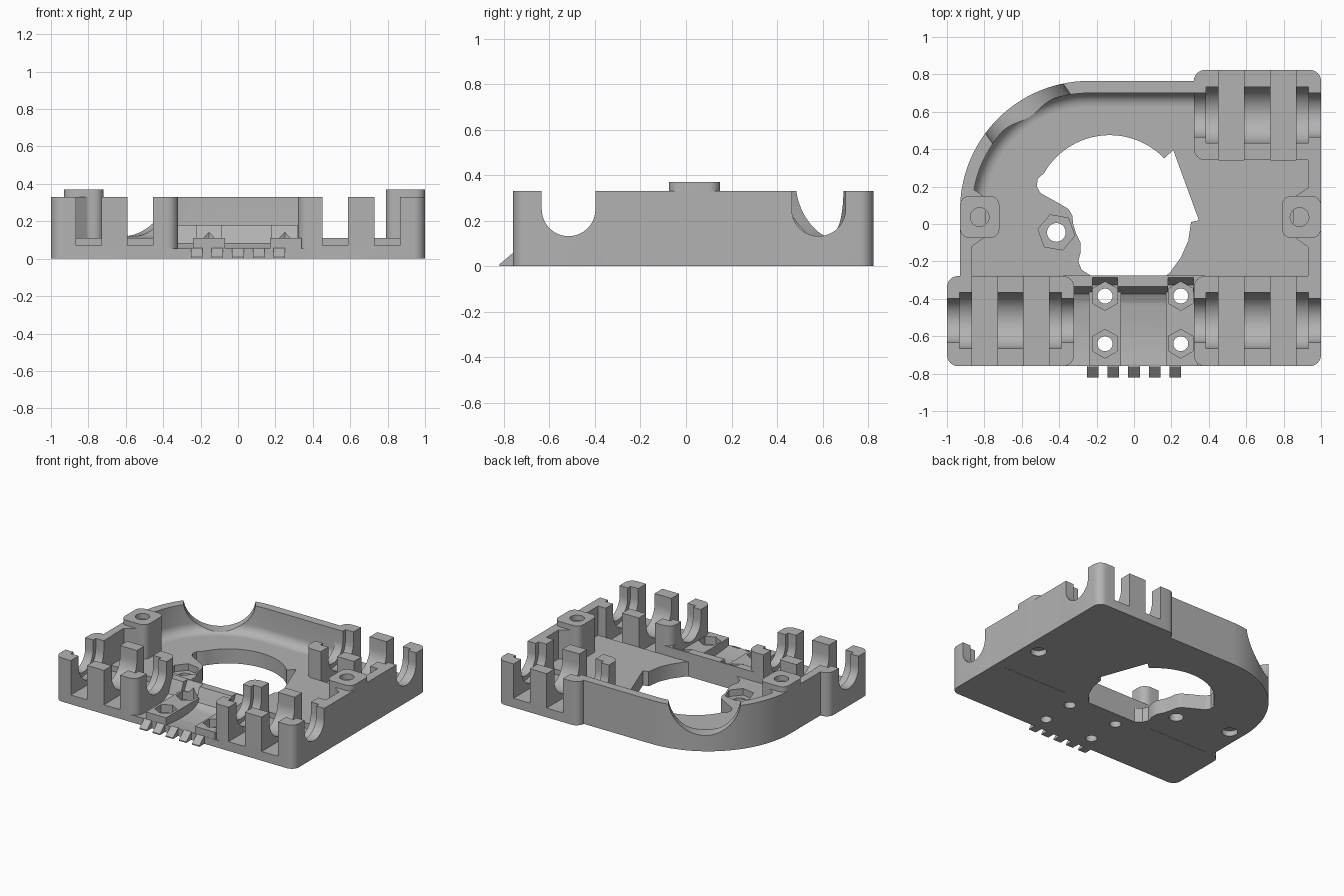
import bpy, bmesh, math
from mathutils import Vector, Matrix

cube = bpy.data.objects.get("Cube")
if cube:
    bpy.data.objects.remove(cube, do_unlink=True)

grey = bpy.data.materials.new("mid_grey")
grey.use_nodes = True
GREY = (0.45, 0.45, 0.45, 1)
grey.diffuse_color = GREY
grey.node_tree.nodes["Principled BSDF"].inputs["Base Color"].default_value = GREY

PLATE, TOP = 0.11, 0.33
BACK_EDGE = -0.276
ARC_X, ARC_Y, ARC_R = -0.24, 0.075, 0.69


def arc(cx, cy, r, a, b, n=16):
    """Points along an arc, angles in degrees."""
    steps = [math.radians(a + (b - a) * i / n) for i in range(n + 1)]
    return [(cx + r * math.cos(t), cy + r * math.sin(t)) for t in steps]


def circle(cx, cy, r, n=32):
    return arc(cx, cy, r, 0, 360, n)[:-1]


def rounded(x0, x1, y0, y1, r):
    pts = []
    for cx, cy, a in ((x1 - r, y1 - r, 0), (x0 + r, y1 - r, 90),
                      (x0 + r, y0 + r, 180), (x1 - r, y0 + r, 270)):
        pts += arc(cx, cy, r, a, a + 90, 6)
    return pts


def rect(x0, x1, y0, y1):
    return [(x0, y0), (x1, y0), (x1, y1), (x0, y1)]


def finish(name, bm):
    bmesh.ops.recalc_face_normals(bm, faces=bm.faces)
    mesh = bpy.data.meshes.new(name)
    bm.to_mesh(mesh)
    bm.free()
    mesh.materials.append(grey)
    ob = bpy.data.objects.new(name, mesh)
    bpy.context.collection.objects.link(ob)
    return ob


def prism(name, pts, lo, hi, axis="z"):
    """Extrude an outline: (x, y) along z, or (y, z) along x."""
    bm = bmesh.new()
    place = (lambda p, h: (p[0], p[1], h)) if axis == "z" else (lambda p, h: (h, p[0], p[1]))
    face = bm.faces.new([bm.verts.new(place(p, lo)) for p in pts])
    ext = bmesh.ops.extrude_face_region(bm, geom=[face])
    move = Vector(place((0, 0), hi - lo))
    bmesh.ops.translate(bm, vec=move, verts=[v for v in ext["geom"] if isinstance(v, bmesh.types.BMVert)])
    return finish(name, bm)


def carve(ob, cutters):
    """Subtract the cutters, bake the result and remove them."""
    for c in cutters:
        c.hide_render = True
        mod = ob.modifiers.new("cut", "BOOLEAN")
        mod.operation, mod.solver, mod.object = "DIFFERENCE", "EXACT", c
    bpy.context.view_layer.update()
    deps = bpy.context.evaluated_depsgraph_get()
    baked = bpy.data.meshes.new_from_object(ob.evaluated_get(deps))
    ob.modifiers.clear()
    ob.data = baked
    for c in cutters:
        bpy.data.objects.remove(c, do_unlink=True)


def slot(cy, r, x0, x1):
    """U-shaped trough cutter along x."""
    pts = arc(cy, 0.25, r, 180, 360, 24) + [(cy + r, 0.5), (cy - r, 0.5)]
    return prism("slot_cutter", pts, x0, x1, "x")


def nut_cutters(x, y, r_nut, r_hole, floor, turn=30):
    return [prism("nut_cutter", arc(x, y, r_nut, turn, turn + 300, 5), floor, 0.2),
            prism("hole_cutter", circle(x, y, r_hole), -0.1, 0.3)]


BOSSES = (("left", 0.9, 0.79, 1.0), ("right", -0.825, -0.93, -0.72))
BOSS_Y = 0.037


def screw_cutters(x):
    """Countersink and pilot hole from below."""
    return [prism("sink_cutter", circle(x, BOSS_Y, 0.055), -0.1, 0.04),
            prism("pilot_cutter", circle(x, BOSS_Y, 0.022), -0.1, 0.2)]


BOSS_X = (0.885, -0.825)

# floor plate with the shaped opening
outline = [(-0.92, BACK_EDGE), (0.95, BACK_EDGE), (0.95, 0.342), (0.38, 0.342), (0.38, 0.74)]
floor_plate = prism("floor_plate", outline + arc(ARC_X, ARC_Y, 0.665, 90, 180, 24), 0, PLATE)
opening = arc(-0.13, 0.07, 0.405, 44, 150, 28) + [
    (-0.515, 0.24), (-0.52, 0.2), (-0.5, 0.165), (-0.4, 0.11), (-0.35, 0.08), (-0.33, 0.045),
    (-0.325, 0), (-0.31, -0.05), (-0.285, -0.1), (-0.285, -0.15), (-0.298, -0.2), (-0.28, -0.245),
    (-0.24, -0.27), (-0.2, -0.3), (0.14, -0.3), (0.19, -0.262), (0.25, -0.18),
    (0.29, -0.09), (0.305, 0.01), (0.347, 0.02), (0.21, 0.395)]
carve(floor_plate, [prism("opening_cutter", opening, -0.1, 0.4)]
      + nut_cutters(-0.415, -0.045, 0.1, 0.05, 0.06, 50)
      + screw_cutters(BOSS_X[0]) + screw_cutters(BOSS_X[1]))

# curved back wall with a cove along its inside foot, swept along the edge
cove = 0.07
section = [(0, 0), (0, TOP), (-0.065, TOP)]
section += [(u, z) for u, z in arc(-0.065 - cove, PLATE + cove, cove, 0, -90, 8)]
section += [(-0.065 - cove, 0)]
path = [(p, (Vector(p) - Vector((ARC_X, ARC_Y))).normalized())
        for p in arc(ARC_X, ARC_Y, ARC_R, 180, 90, 40)]
path.append(((0.37, ARC_Y + ARC_R), Vector((0, 1))))
bm = bmesh.new()
rings = [[bm.verts.new((p[0] + n.x * u, p[1] + n.y * u, z)) for u, z in section] for p, n in path]
for a, b in zip(rings, rings[1:]):
    for i in range(len(section)):
        j = (i + 1) % len(section)
        bm.faces.new((a[i], a[j], b[j], b[i]))
bm.faces.new(rings[0])
bm.faces.new(rings[-1])
back_wall = finish("curved_back_wall", bm)
dip = prism("dip_cutter", circle(0, 0, 0.25, 64), -0.35, 0.35)
facing = Vector((-0.29, 0.41, 0)).to_track_quat("Z", "Y").to_matrix().to_4x4()
dip.data.transform(Matrix.Translation((-0.585, 0.615, 0.37)) @ facing)
carve(back_wall, [dip] + screw_cutters(BOSS_X[1]))

# straight side walls
right_wall = prism("right_side_wall", rect(-0.93, -0.87, -0.3, ARC_Y), 0, TOP)
carve(right_wall, screw_cutters(BOSS_X[1]))
left_wall = prism("left_side_wall", rect(0.93, 1, -0.36, 0.42), 0, TOP)
carve(left_wall, screw_cutters(BOSS_X[0]))

# bearing holders, each with a bearing trough, a rod trough and two strap channels
for name, x0, y0, cy in (("front_right", -1, -0.76, -0.516), ("front_left", 0.32, -0.76, -0.516),
                         ("back_left", 0.32, 0.342, 0.583)):
    holder = prism(name + "_bearing_holder", rounded(x0, x0 + 0.68, y0, y0 + 0.482, 0.06), 0, TOP)
    cuts = [slot(cy, 0.15, x0 + 0.066, x0 + 0.612), slot(cy, 0.118, x0 - 0.1, x0 + 0.8)]
    for c in (0.133, 0.41):
        cuts.append(prism("strap_cutter", rect(x0 + c, x0 + c + 0.136, y0 - 0.1, y0 + 0.6), 0.07, 0.5))
    carve(holder, cuts)

# screw bosses flared into the side walls
for (side, flare_x, x0, x1), cx in zip(BOSSES, BOSS_X):
    boss = prism(side + "_screw_boss", rounded(x0, x1, -0.075, 0.15, 0.05), 0, 0.37)
    carve(boss, screw_cutters(cx) + [prism("recess_cutter", circle(cx, BOSS_Y, 0.05), 0.27, 0.5)])
    s = 1 if cx > 0 else -1
    wall = 0.94 if s > 0 else 0.88
    tip = wall - 0.09
    prism(side + "_boss_flare", [(s * wall, 0.2), (s * tip, 0.14), (s * tip, -0.065), (s * wall, -0.13)],
          PLATE - 0.02, TOP)

# centre bridge with the rear cross bar
bridge_section = [(-0.76, 0), (-0.76, 0.055), (-0.68, 0.045), (-0.6, 0.04), (-0.5, 0.042),
                  (-0.42, 0.055), (-0.375, 0.08), (-0.335, 0.18), (-0.275, 0.18), (-0.275, 0)]
NUTS = (-0.155, 0.25)
bridge = prism("centre_bridge", bridge_section, -0.38, 0.38, "x")
notch = [(-0.42, PLATE), (-0.325, PLATE), (-0.282, 0.19), (-0.42, 0.19)]
cuts = []
for x in NUTS:
    cuts.append(prism("notch_cutter", notch, x - 0.067, x + 0.067, "x"))
    for y in (-0.64, -0.385):
        cuts += nut_cutters(x, y, 0.077, 0.04, 0.05)
carve(bridge, cuts)

# raised nut blocks on the bridge
for side, x0, x1, x in (("right", -0.24, -0.07, NUTS[0]), ("left", 0.17, 0.34, NUTS[1])):
    block = prism(side + "_nut_block", rect(x0, x1, -0.758, -0.32), 0.01, PLATE)
    carve(block, nut_cutters(x, -0.64, 0.077, 0.04, 0.05) + nut_cutters(x, -0.385, 0.077, 0.04, 0.05))

# row of wedge teeth along the front edge
for i in range(5):
    x = (i - 2) * 0.11
    prism("front_tooth_%d" % (i + 1), [(-0.75, 0), (-0.75, 0.058), (-0.765, 0.055), (-0.82, 0.008), (-0.82, 0)],
          x - 0.031, x + 0.031, "x")

# smooth curved faces and keep hard edges
bpy.ops.object.select_all(action="DESELECT")
for ob in bpy.context.collection.objects:
    if ob.type == "MESH":
        ob.select_set(True)
        bpy.context.view_layer.objects.active = ob
bpy.ops.object.shade_smooth_by_angle(angle=math.radians(28))
